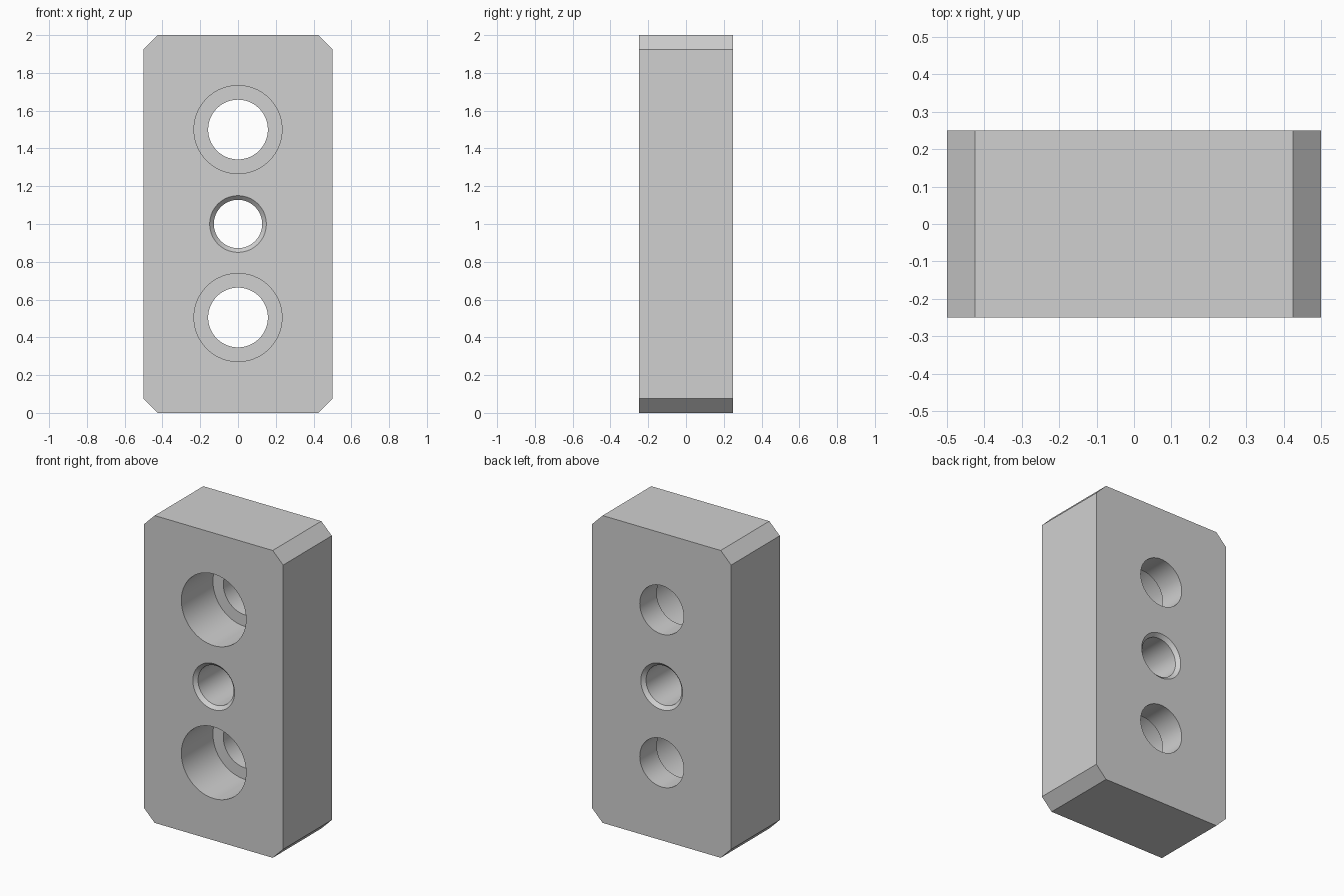
import bpy
import bmesh
from math import cos, sin, tau, radians

cube = bpy.data.objects.get("Cube")
if cube:
    bpy.data.objects.remove(cube, do_unlink=True)

W, D, H, C = 0.5, 0.25, 2.0, 0.075   # half width, half depth, height, corner chamfer
OVER = 0.1                           # cutter overshoot
SIDES = 96

grey = bpy.data.materials.new("light_grey")
grey.use_nodes = True
grey.diffuse_color = (0.63, 0.63, 0.63, 1)
grey.node_tree.nodes["Principled BSDF"].inputs["Base Color"].default_value = grey.diffuse_color


def make_object(name, bm):
    bmesh.ops.recalc_face_normals(bm, faces=bm.faces)
    mesh = bpy.data.meshes.new(name)
    bm.to_mesh(mesh)
    bm.free()
    mesh.materials.append(grey)
    obj = bpy.data.objects.new(name, mesh)
    bpy.context.collection.objects.link(obj)
    return obj


def loft(name, rings):
    """Closed solid through rings of equal point count."""
    bm = bmesh.new()
    loops = [[bm.verts.new(p) for p in ring] for ring in rings]
    n = len(loops[0])
    for a, b in zip(loops, loops[1:]):
        for i in range(n):
            j = (i + 1) % n
            bm.faces.new((a[i], a[j], b[j], b[i]))
    bm.faces.new(loops[0])
    bm.faces.new(loops[-1])
    return make_object(name, bm)


def turned_cutter(name, z, profile):
    """Solid turned about the y direction from (radius, y) steps."""
    rings = [[(r * cos(tau * i / SIDES), y, z + r * sin(tau * i / SIDES))
              for i in range(SIDES)] for r, y in profile]
    return loft(name, rings)


# Block with chamfered corners, extruded front to back
outline = [(W - C, 0), (W, C), (W, H - C), (W - C, H),
           (C - W, H), (-W, H - C), (-W, C), (C - W, 0)]
block = loft("mounting_block", [[(x, y, z) for x, z in outline] for y in (-D, D)])

# Counterbored holes: wide from the front, narrow through to the back
BORE, WIDE, FLOOR = 0.158, 0.233, 0.075
counterbore = [(WIDE, -D - OVER), (WIDE, FLOOR), (BORE, FLOOR), (BORE, D + OVER)]

# Middle hole with a countersink at both ends
PIN, RIM = 0.128, 0.15
step = RIM - PIN
countersunk = [(RIM, -D - OVER), (RIM, -D), (PIN, step - D),
               (PIN, D - step), (RIM, D), (RIM, D + OVER)]

cutters = [turned_cutter("lower_hole_cutter", 0.505, counterbore),
           turned_cutter("middle_hole_cutter", 1.0, countersunk),
           turned_cutter("upper_hole_cutter", 1.5, counterbore)]

bpy.ops.object.select_all(action="DESELECT")
block.select_set(True)
bpy.context.view_layer.objects.active = block
for cutter in cutters:
    cutter.hide_render = True
    cut = block.modifiers.new(cutter.name, "BOOLEAN")
    cut.operation = "DIFFERENCE"
    cut.solver = "EXACT"
    cut.object = cutter
    bpy.ops.object.modifier_apply(modifier=cut.name)
for cutter in cutters:
    bpy.data.objects.remove(cutter, do_unlink=True)

# Smooth bores, sharp edges
bpy.ops.object.shade_smooth_by_angle(angle=radians(30))
